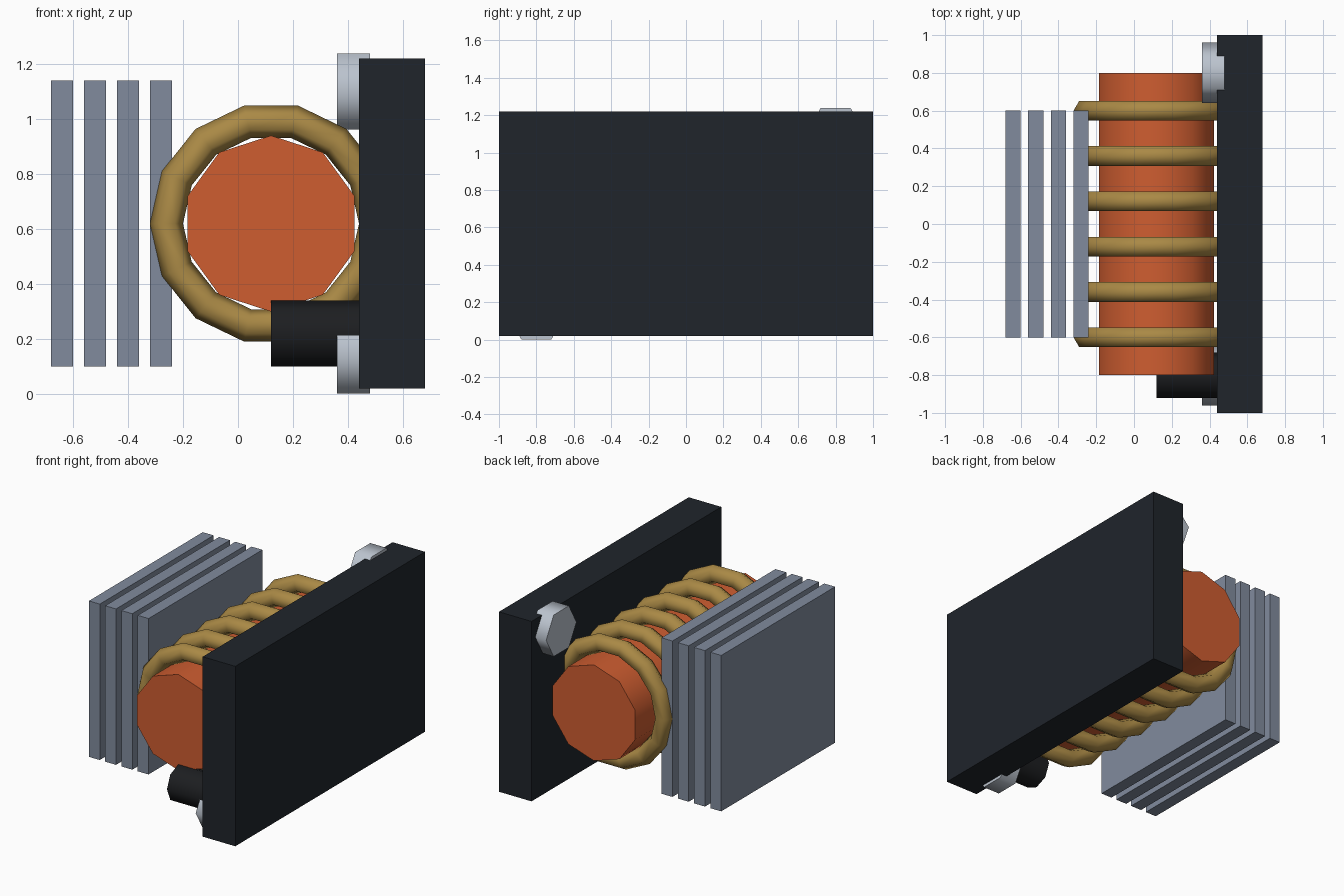
import bpy
from math import pi, radians

if "Cube" in bpy.data.objects:
    bpy.data.objects.remove(bpy.data.objects["Cube"])


def material(name, rgb):
    m = bpy.data.materials.new(name)
    m.diffuse_color = (*rgb, 1)
    m.use_nodes = True
    m.node_tree.nodes["Principled BSDF"].inputs["Base Color"].default_value = m.diffuse_color
    return m


PANEL = material("dark_panel", (0.014, 0.018, 0.024))
RUBBER = material("black_plastic", (0.012, 0.013, 0.015))
COPPER = material("orange_core", (0.62, 0.11, 0.03))
BRASS = material("brass", (0.40, 0.25, 0.06))
STEEL = material("bright_steel", (0.50, 0.55, 0.62))
FIN = material("fin_metal", (0.22, 0.26, 0.34))


def finish(name, mat, smooth=True):
    o = bpy.context.object
    o.name = name
    o.data.materials.append(mat)
    bpy.ops.object.transform_apply(location=False, rotation=True, scale=True)
    if smooth:
        bpy.ops.object.shade_smooth_by_angle(angle=radians(65))
    return o


def box(name, center, size, mat):
    bpy.ops.mesh.primitive_cube_add(size=1, location=center)
    bpy.context.object.scale = size
    return finish(name, mat, smooth=False)


def cylinder(name, center, radius, length, sides, rotation, mat):
    bpy.ops.mesh.primitive_cylinder_add(vertices=sides, radius=radius, depth=length,
                                        location=center, rotation=rotation)
    return finish(name, mat)


ALONG_X, ALONG_Y = (0, pi / 2, 0), (pi / 2, 0, 0)

# Mounting panel
box("back_panel", (0.56, 0, 0.62), (0.24, 2.0, 1.2), PANEL)

# Cooling fins
for i in range(4):
    box(f"cooling_fin_{i + 1}", (-0.64 + 0.12 * i, 0, 0.62), (0.08, 1.2, 1.04), FIN)

# Coil core and its rings
cylinder("coil_core", (0.12, 0, 0.62), 0.32, 1.6, 10, ALONG_Y, COPPER)
for i in range(6):
    bpy.ops.mesh.primitive_torus_add(major_segments=14, minor_segments=6,
                                     major_radius=0.38, minor_radius=0.06,
                                     location=(0.12, -0.6 + 0.24 * i, 0.62),
                                     rotation=ALONG_Y)
    finish(f"coil_ring_{i + 1}", BRASS)

# Hexagonal bolts on opposite corners of the panel
cylinder("upper_bolt", (0.42, 0.8, 1.10), 0.16, 0.12, 6, ALONG_X, STEEL)
cylinder("lower_bolt", (0.42, -0.8, 0.14), 0.16, 0.12, 6, ALONG_X, STEEL)

# Cable socket
cylinder("cable_socket", (0.30, -0.8, 0.22), 0.12, 0.36, 8, ALONG_X, RUBBER)
